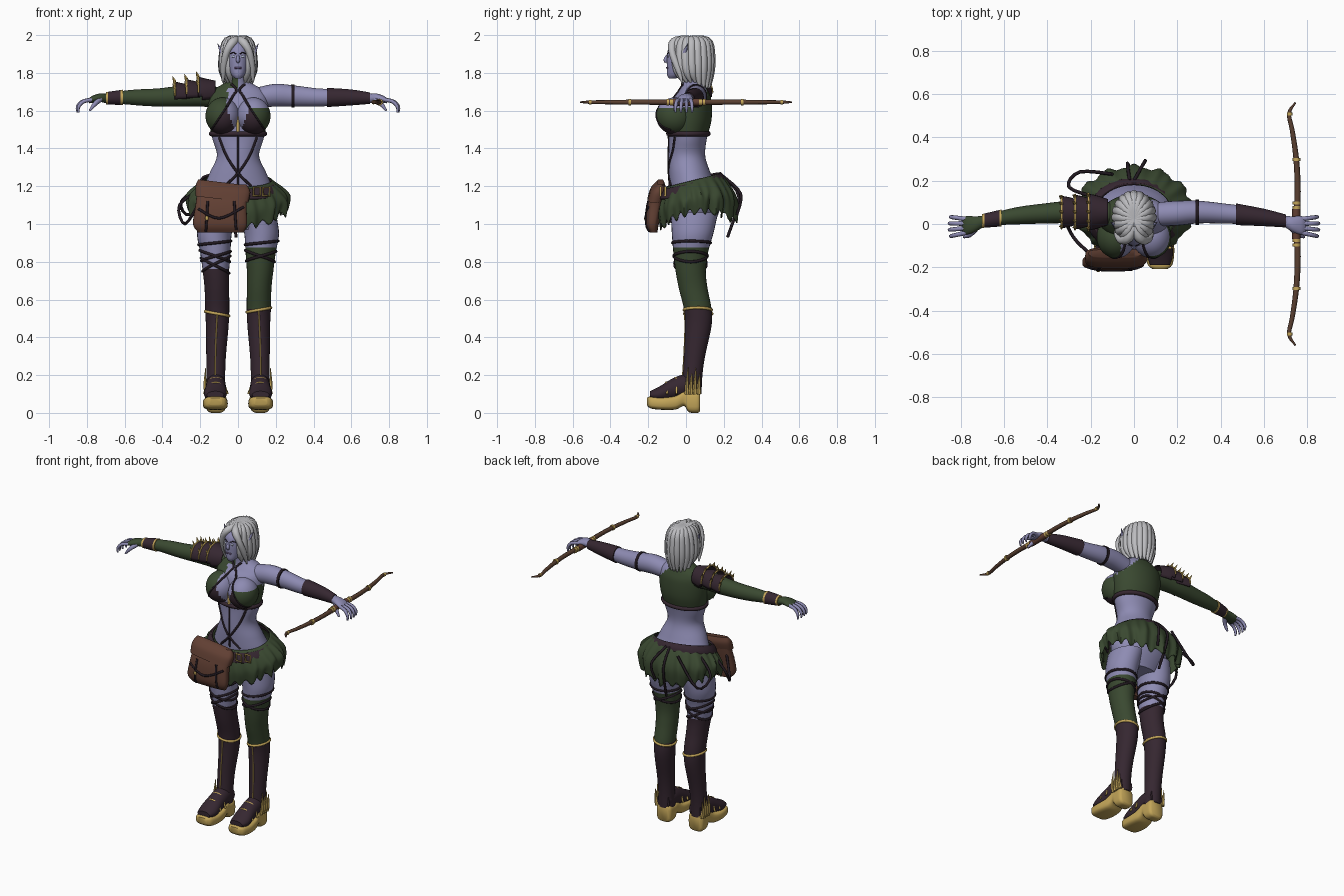
import bpy, bmesh, math
from math import sin, cos, pi, tau
from mathutils import Vector
from mathutils.bvhtree import BVHTree

if "Cube" in bpy.data.objects:
    bpy.data.objects.remove(bpy.data.objects["Cube"])


def material(name, *rgb):
    m = bpy.data.materials.new(name)
    m.use_nodes = True
    m.diffuse_color = (*rgb, 1)
    m.node_tree.nodes["Principled BSDF"].inputs["Base Color"].default_value = (*rgb, 1)
    return m


SKIN = material("lavender skin", .27, .26, .45)
HAIR = material("silver hair", .5, .5, .52)
GREEN = material("green cloth", .042, .066, .03)
DARK = material("dark plum leather", .036, .02, .03)
GOLD = material("gold", .55, .38, .1)
BROWN = material("brown leather", .12, .05, .033)
WOOD = material("bow wood", .1, .05, .03)
STRAP = material("black strap", .016, .01, .015)
EYE = material("pale eye", .5, .55, .7)
LIP = material("violet lips", .16, .11, .24)


def sample(keys, steps):
    """Smooth spline through the keys."""
    keys = [Vector(k) for k in keys]
    out = []
    for i in range(len(keys) - 1):
        a, b, c = keys[max(i - 1, 0)], keys[i], keys[i + 1]
        d = keys[min(i + 2, len(keys) - 1)]
        for s in range(steps):
            t = s / steps
            out.append((b * 2 + (c - a) * t + (a * 2 - b * 5 + c * 4 - d) * t ** 2
                        + (b * 3 - a - c * 3 + d) * t ** 3) / 2)
    return out + [keys[-1]]


def build(name, rings, paint, closed=False, caps=True, thick=0):
    """Join rings of points into a painted mesh; a rule giving None removes the face."""
    bm = bmesh.new()
    rows = [[bm.verts.new(p) for p in ring] for ring in rings]
    n = len(rows[0])
    for a, b in zip(rows, rows[1:] + (rows[:1] if closed else [])):
        for k in range(n):
            j = (k + 1) % n
            bm.faces.new((a[k], a[j], b[j], b[k]))
    if caps and not closed:
        bm.faces.new(rows[0])
        bm.faces.new(rows[-1])
    slots = []
    for f in list(bm.faces):
        m = paint(f.calc_center_median()) if callable(paint) else paint
        if m is None:
            bm.faces.remove(f)
            continue
        if m not in slots:
            slots.append(m)
        f.material_index = slots.index(m)
        f.smooth = True
    bmesh.ops.recalc_face_normals(bm, faces=bm.faces)
    for e in bm.edges:
        e.smooth = e.calc_face_angle(0) < .8
    mesh = bpy.data.meshes.new(name)
    bm.to_mesh(mesh)
    tree = BVHTree.FromBMesh(bm)
    bm.free()
    for m in slots:
        mesh.materials.append(m)
    ob = bpy.data.objects.new(name, mesh)
    bpy.context.scene.collection.objects.link(ob)
    if thick:
        ob.modifiers.new("thickness", 'SOLIDIFY').thickness = thick
    return tree


def loft(name, keys, paint, axis='z', sides=24, steps=5, power=1, warp=None, **options):
    """Elliptical sections (x, y, z, radius, radius) across an axis."""
    def bend(v):
        return math.copysign(abs(v) ** power, v)
    rings = []
    for k in sample(keys, steps):
        ring = []
        for i in range(sides):
            angle = tau * i / sides
            u, v = k[3] * bend(cos(angle)), k[4] * bend(sin(angle))
            p = Vector(k[:3]) + Vector({'x': (0, u, v), 'y': (u, 0, v), 'z': (u, v, 0)}[axis])
            ring.append(warp(p, angle) if warp else p)
        rings.append(ring)
    return build(name, rings, paint, **options)


def ball(name, centre, radii, paint, rows=16, sides=32):
    x, y, z = centre
    keys = [(x, y, z - radii[2] * cos(pi * t / rows), radii[0] * max(sin(pi * t / rows), .01),
             radii[1] * max(sin(pi * t / rows), .01)) for t in range(rows + 1)]
    return loft(name, keys, paint, sides=sides, steps=1)


def cord(name, points, radius, paint, closed=False, sides=8, steps=4):
    """Round tube along a path; radius may be one value per point."""
    radii = radius if isinstance(radius, tuple) else [radius] * len(points)
    path = sample([(*p, r) for p, r in zip(points, radii)], 1 if closed else steps)
    spots = [Vector(k[:3]) for k in path]
    n, rings, side = len(spots), [], None
    for i, k in enumerate(path):
        ahead = spots[(i + 1) % n] if closed else spots[min(i + 1, n - 1)]
        behind = spots[i - 1] if closed else spots[max(i - 1, 0)]
        t = (ahead - behind).normalized()
        side = side or t.orthogonal()
        side = (side - t * side.dot(t)).normalized()
        up = t.cross(side)
        rings.append([spots[i] + (side * cos(tau * j / sides) + up * sin(tau * j / sides)) * k[3]
                      for j in range(sides)])
    build(name, rings, paint, closed)


def on_front(trees, x, z):
    hits = [t.ray_cast(Vector((x, -1, z)), Vector((0, 1, 0)))[0] for t in trees]
    return min((h for h in hits if h), key=lambda h: h.y, default=Vector((x, -.1, z)))


def front_cord(name, trees, path, radius, paint):
    cord(name, [on_front(trees, *k[:2]) for k in sample(path, 5)], radius, paint, steps=1)


def ring(name, tree, x, y, z, radius, paint, slope=0, count=28):
    """Band lying on a limb, tilted sideways by slope."""
    points = []
    for i in range(count):
        d = Vector((cos(tau * i / count), sin(tau * i / count), 0))
        hit = tree.ray_cast(Vector((x, y, z + slope * d.x)) + d * .4, -d)[0]
        if hit:
            points.append(hit)
    cord(name, points, radius, paint, closed=True)


def flip(keys, s):
    return [(s * k[0], *k[1:]) for k in keys]


# torso with one-shouldered crop top
def torso_paint(c):
    if c.z < 1.475:
        return SKIN
    if c.y > .03:
        return GREEN if c.x < .17 - (c.z - 1.6) else SKIN
    if c.x < 0:
        return GREEN if c.x < -.055 or c.z > 1.72 else SKIN
    return GREEN if c.x > .11 and c.z < 1.62 else SKIN


torso = loft("torso", [(0, .04, .97, .13, .09), (0, .05, 1.08, .19, .13), (0, .04, 1.18, .185, .125),
                       (0, .02, 1.27, .15, .11), (0, .005, 1.36, .112, .097), (0, .01, 1.45, .135, .1),
                       (0, .02, 1.55, .155, .115), (0, .03, 1.65, .16, .105), (0, .04, 1.7, .145, .08),
                       (0, .04, 1.735, .09, .06), (0, .03, 1.76, .045, .045)], torso_paint, sides=56, steps=6)
loft("neck", [(0, .03, 1.7, .055, .055), (0, .02, 1.76, .043, .045), (0, 0, 1.84, .04, .042)],
     lambda c: GREEN if c.z < 1.775 and (c.x < 0 or c.y > .04) else SKIN)


def bust_paint(c):
    u, t = abs(c.x), (1.62 - c.z) / .13
    if c.y < -.06 and .06 - .045 * t < u < .06 + .085 * t:
        return DARK
    if u < .06:
        return SKIN
    return GREEN if c.x < 0 or c.z < 1.61 else SKIN


busts = [ball("bust", (s * .082, -.06, 1.572), (.09, .098, .098), bust_paint, 28, 40) for s in (-1, 1)]
chest = [torso, *busts]
ring("under_band", torso, 0, 0, 1.478, .014, DARK, count=40)
front_cord("front_clasp", chest, [(0, 1.57), (0, 1.48)], .009, GOLD)
front_cord("centre_lace", [torso], [(0, 1.47), (0, 1.2)], .006, STRAP)
for s in (-1, 1):
    front_cord("halter_strap", chest, [(s * .06, 1.62), (s * .025, 1.68), (s * .008, 1.71), (s * .035, 1.74)], .007, STRAP)
    front_cord("cup_edge", chest, [(s * .06, 1.62), (s * .1, 1.56), (s * .14, 1.5)], .005, STRAP)
    front_cord("waist_lace", [torso], [(s * .1, 1.46), (s * .06, 1.36), (0, 1.27), (-s * .07, 1.2)], .007, STRAP)

# head and face
head = loft("head", [(0, -.072, 1.77, .015, .018), (0, -.058, 1.79, .035, .042), (0, -.045, 1.83, .049, .056),
                     (0, -.03, 1.88, .057, .072), (0, -.02, 1.93, .058, .072), (0, -.005, 1.975, .04, .05)], SKIN)
cord("nose", [(0, -.1, 1.895), (0, -.108, 1.87), (0, -.104, 1.855)], (.005, .011, .008), SKIN)
front_cord("lips", [head], [(-.018, 1.825), (0, 1.827), (.018, 1.825)], .005, LIP)
for s in (-1, 1):
    ball("eye", on_front([head], s * .023, 1.887), (.011, .004, .006), EYE, 8, 12)
    front_cord("brow", [head], [(s * .01, 1.9), (s * .025, 1.908), (s * .04, 1.902)], .003, STRAP)
    cord("pointed_ear", [(s * .055, -.02, 1.87), (s * .08, -.01, 1.9), (s * .108, .01, 1.955)], (.012, .013, .001), SKIN)

# hair: cap, back mass and hanging locks
ball("hair_cap", (0, .03, 1.9), (.083, .1, .09), HAIR)
ball("hair_back", (0, .07, 1.83), (.075, .06, .1), HAIR)
for i in range(17):
    a = math.radians(-55 + 290 * i / 16)
    c, s = cos(a), sin(a)
    cord("hair_lock", [(0, .02, 1.975), (.055 * c, .03 + .08 * s, 1.968), (.077 * c, .03 + .1 * s, 1.9),
                       (.08 * c, .035 + .095 * s, 1.81), (.066 * c, .05 + .075 * s, 1.72 + .03 * (s < 0))],
         (.02, .024, .025, .023, .006), HAIR)
for s in (-1, 1):
    cord("fringe", [(0, -.01, 1.975), (s * .028, -.065, 1.962), (s * .06, -.073, 1.91), (s * .075, -.045, 1.83),
                    (s * .08, -.02, 1.75)], (.022, .024, .019, .018, .005), HAIR)

# arms and hands
arm = [(.11, .045, 1.67, .055, .055), (.2, .05, 1.682, .057, .06), (.3, .055, 1.677, .052, .056),
       (.42, .048, 1.67, .046, .048), (.52, .04, 1.67, .041, .043), (.6, .03, 1.67, .034, .036),
       (.71, .012, 1.665, .024, .024)]
palm = [(.69, .014, 1.664, .025, .023), (.73, 0, 1.668, .035, .023), (.77, -.006, 1.66, .043, .019),
        (.79, -.008, 1.652, .036, .013)]
for s, sleeve, side in ((-1, GREEN, "right"), (1, SKIN, "left")):
    loft(side + "_arm", flip(arm, s), sleeve, 'x')
    loft(side + "_hand", flip(palm, s), sleeve, 'x')
    for i in range(4):
        y, reach = -.04 + .021 * i, .015 * sin(pi * (i + 1) / 5)
        cord(side + "_finger", flip([(.775, y, 1.658), (.81 + reach, y * 1.25, 1.648), (.835 + reach, y * 1.4, 1.62),
                                     (.835 + reach, y * 1.4, 1.59)], s), (.011, .01, .009, .005), SKIN)
    cord(side + "_thumb", flip([(.73, -.02, 1.66), (.758, -.05, 1.635), (.785, -.06, 1.6)], s), (.015, .012, .006), SKIN)
loft("left_bracer", [(.47, .045, 1.67, .05, .051), (.6, .03, 1.67, .04, .042), (.7, .014, 1.666, .03, .03)], DARK, 'x')
loft("left_armband", [(.283, .054, 1.678, .058, .062), (.3, .054, 1.678, .058, .061)], STRAP, 'x', steps=1)
loft("right_bracer", flip([(.61, .028, 1.67, .039, .041), (.7, .014, 1.666, .032, .032)], -1),
     lambda c: GOLD if abs(c.x + .655) > .036 else DARK, 'x', steps=12)

# layered shoulder guard with gold rims and spikes
for i in range(3):
    x, z, r = -.12 - .062 * i, 1.695 - .008 * i, .085 - .005 * i
    loft("shoulder_plate", [(x, .055, z, r * .7, r * .75), (x - .05, .055, z, r * .9, r * .88), (x - .09, .055, z, r, r)],
         lambda c: DARK if c.z > 1.665 else None, 'x', caps=False, thick=.006)
    arc = [(x - .09, .055 + r * cos(pi * k / 12), z + r * sin(pi * k / 12)) for k in range(13)]
    cord("shoulder_rim", arc, .005, GOLD)
    for p in arc[2:11:2]:
        cord("shoulder_spike", [p, (p[0] - .012, p[1] * 1.1, p[2] + .028)], (.009, .001), GOLD, sides=5)

# legs
leg = [(.105, .045, 1.06, .095, .125), (.125, .035, .95, .092, .11), (.12, .025, .85, .08, .092),
       (.117, .025, .75, .07, .08), (.112, .038, .66, .065, .076), (.11, .062, .55, .064, .073),
       (.11, .065, .46, .06, .07), (.116, .045, .3, .052, .056), (.118, .035, .2, .05, .052), (.118, .03, .1, .05, .052)]


def right_leg_paint(c):
    return SKIN if c.z > .765 else DARK


def left_leg_paint(c):
    return SKIN if c.z > .88 else GREEN if c.z > .545 else DARK


for s, paint, side, rim in ((-1, right_leg_paint, "right", .525), (1, left_leg_paint, "left", .545)):
    limb = loft(side + "_leg", flip(leg, s), paint, sides=28, steps=8)
    ring(side + "_boot_rim", limb, s * .11, .06, rim, .008, GOLD, .012 * s)
    for z, tilt in ((.9, .01), (.83, .025), (.83, -.03)) + (((.79, .04), (.78, -.04)) if s < 0 else ()):
        ring(side + "_thigh_strap", limb, s * .12, .025, z, .008, STRAP, tilt)
    front_cord(side + "_boot_piping", [limb], [(s * .11, rim), (s * .118, .35), (s * .12, .2)], .004, GOLD)
    # platform shoe
    loft(side + "_sole", flip([(.12, -.207, .06, .035, .02), (.12, -.185, .055, .058, .032), (.12, -.12, .05, .066, .034),
                               (.118, -.055, .055, .06, .037), (.117, -.01, .078, .052, .042), (.117, .015, .06, .053, .056),
                               (.117, .06, .06, .053, .06), (.117, .075, .06, .042, .05)], s), GOLD, 'y', power=.6)
    loft(side + "_shoe", flip([(.12, -.19, .095, .045, .02), (.12, -.14, .1, .06, .04), (.118, -.07, .125, .055, .058),
                               (.117, 0, .145, .052, .06), (.117, .07, .14, .045, .05)], s), DARK, 'y')
    for y, top in ((-.1, .16), (-.05, .185)):
        cord(side + "_shoe_trim", flip([(.055, y, .1), (.085, y, top - .015), (.118, y - .005, top),
                                        (.15, y, top - .015), (.18, y, .1)], s), .006, GOLD)
    for i in range(4):
        y = .005 + .021 * i
        cord(side + "_ankle_spike", flip([(.165, y, .1), (.174, y, .15), (.172, y + .006, .24 - .03 * (i % 2))], s),
             (.013, .009, .001), GOLD, sides=6)


# ruffled skirt and tilted belt
def ruffle(p, a):
    w = (1.23 - p.z) / .23
    swell = 1 + w * (.05 * sin(13 * a) + .02 * sin(29 * a))
    lift = .07 * w * (p.x / .27) ** 2 + .25 * (p.y - .03) * (1 - .6 * w) + w * .018 * sin(23 * a)
    return Vector((p.x * swell, p.y * swell, p.z + lift))


def tilt(p, a):
    return p + Vector((0, 0, .27 * (p.y - .03) - .06 * p.x))


loft("skirt", [(0, .04, 1.23, .18, .145), (0, .05, 1.17, .235, .18), (0, .06, 1.09, .27, .205), (0, .06, 1, .255, .195)],
     GREEN, sides=140, warp=ruffle, caps=False, thick=.006)
loft("belt", [(0, .035, 1.18, .222, .178), (0, .035, 1.205, .213, .17), (0, .035, 1.23, .193, .153)], DARK,
     sides=48, warp=tilt, caps=False, thick=.012)
for x in (.1, .15):
    y = -.135 + (x - .1) * .5
    cord("belt_buckle", [(x - .018, y, 1.15), (x + .018, y, 1.15), (x + .018, y, 1.195), (x - .018, y, 1.195)],
         .006, GOLD, closed=True)

# hip pouch
pouch = loft("pouch", [(-.09, -.172, .955, .12, .02), (-.095, -.178, 1, .143, .034), (-.09, -.165, 1.1, .135, .04),
                       (-.08, -.145, 1.18, .135, .03), (-.08, -.135, 1.21, .125, .015)], BROWN, power=.6, sides=32)
loft("pouch_flap", [(-.085, -.163, 1.13, .14, .042), (-.08, -.147, 1.185, .145, .04), (-.08, -.135, 1.22, .13, .018)],
     BROWN, power=.6, warp=lambda p, a: p + Vector((0, 0, -.12 * (p.x + .08))))
for path in ([(-.16, 1.12), (-.17, .96)], [(-.02, 1.12), (-.01, .97)], [(-.21, 1.08), (-.1, 1.03), (.03, 1.09)]):
    front_cord("pouch_strap", [pouch], path, .007, STRAP)
ball("pouch_stud", (-.165, -.215, 1.03), (.009, .007, .012), GOLD, 8, 12)

# hanging ribbons
for points in ([(-.02, .2, 1.25), (-.03, .28, 1.14), (-.01, .22, .93)], [(0, .2, 1.25), (.05, .29, 1.16), (.04, .27, 1.05)],
               [(-.17, .12, 1.22), (-.3, .17, 1.12), (-.25, .24, 1.05), (-.1, .23, 1.22)],
               [(-.19, 0, 1.19), (-.31, .03, 1.1), (-.28, -.06, 1), (-.2, -.14, 1.12)]):
    cord("hanging_ribbon", points, .008, STRAP)

# bow held in the left hand
for s in (-1, 1):
    cord("bow_limb", [(.747, 0, 1.645), (.755, s * .15, 1.645), (.748, s * .3, 1.645), (.73, s * .43, 1.645),
                      (.715, s * .51, 1.645), (.745, s * .56, 1.645)], (.016, .014, .013, .011, .009, .004), WOOD)
    for y in (.07, .09, .29, .5):
        x = .75 if y < .4 else .718
        cord("bow_band", [(x, s * y, 1.645), (x, s * (y + .014), 1.645)], .018 if y < .4 else .012, GOLD, steps=1)
cord("bow_grip", [(.748, -.07, 1.645), (.748, .07, 1.645)], .019, BROWN)
